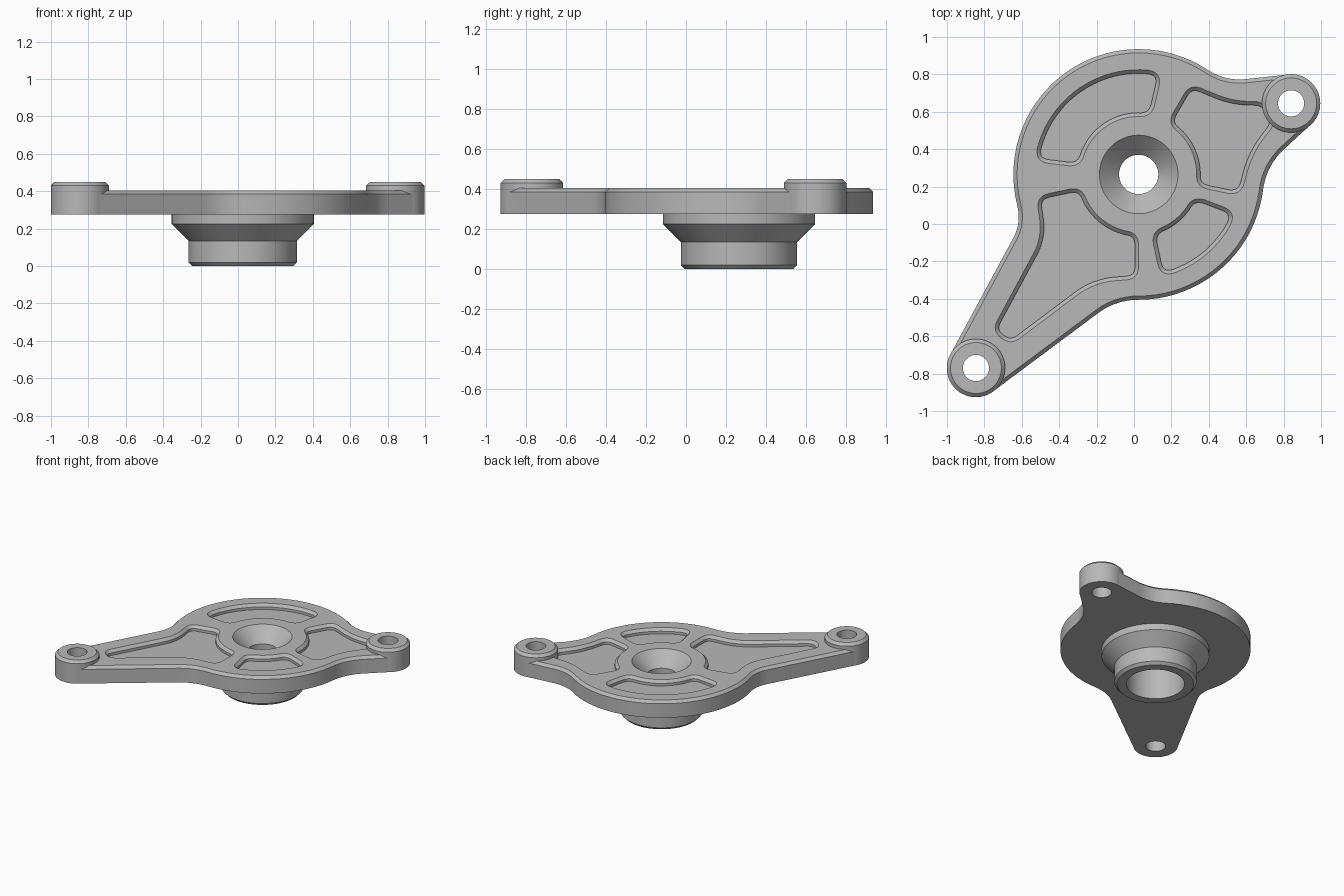
import bpy, bmesh
from math import sin, cos, radians, degrees, tau
from mathutils import Vector

if "Cube" in bpy.data.objects:
    bpy.data.objects.remove(bpy.data.objects["Cube"])

HUB = (0.025, 0.265)
EARS = {"right_rear": (0.84, 0.645), "left_front": (-0.845, -0.77)}
BOTTOM, TOP, BEVEL = 0.275, 0.405, 0.02
POCKET_FLOOR = 0.365
R_DISC, R_EAR, R_OUT, R_IN = 0.67, 0.155, 0.56, 0.31

grey = bpy.data.materials.new("metal_grey")
grey.use_nodes = True
grey.diffuse_color = (0.48, 0.48, 0.48, 1)
grey.node_tree.nodes["Principled BSDF"].inputs["Base Color"].default_value = grey.diffuse_color


# 2D helpers
def polar(c, r, a):
    return (c[0] + r * cos(radians(a)), c[1] + r * sin(radians(a)))


def arc(c, r, a0, a1):
    n = max(4, int(abs(a1 - a0) / 4))
    return [polar(c, r, a0 + (a1 - a0) * i / n) for i in range(n + 1)]


def corner(a, r, t):
    return polar(HUB, r, a) + (t,)


def inner_arc(a0, a1, t):
    """Hub-side wall of a pocket, with a rounded corner at each end."""
    d = degrees(t / R_IN)
    return [corner(a1, R_IN, t)] + arc(HUB, R_IN, a1 - d, a0 + d) + [corner(a0, R_IN, t)]


def fillet(pts, steps=8):
    """Round every point that carries a third value, its tangent length."""
    out = []
    for i, p in enumerate(pts):
        v = Vector(p[:2])
        if len(p) == 2:
            out.append(v)
            continue
        ends = []
        for q in (pts[i - 1], pts[(i + 1) % len(pts)]):
            d = Vector(q[:2]) - v
            ends.append(v + d.normalized() * min(p[2], d.length))
        for k in range(steps + 1):
            s = k / steps
            out.append(ends[0] * (1 - s) ** 2 + v * 2 * s * (1 - s) + ends[1] * s * s)
    clean = []
    for v in out:
        if not clean or (v - clean[-1]).length > 0.004:
            clean.append(v)
    if (clean[0] - clean[-1]).length < 0.004:
        clean.pop()
    return clean


def offset(pts, dist):
    """Move a counter-clockwise outline inward."""
    res = []
    for i, p in enumerate(pts):
        a = (p - pts[i - 1]).normalized()
        b = (pts[(i + 1) % len(pts)] - p).normalized()
        t = (a + b).normalized()
        res.append(p + Vector((-t.y, t.x)) * dist)
    return res


# Mesh helpers
def finish(bm, name):
    bmesh.ops.recalc_face_normals(bm, faces=bm.faces)
    me = bpy.data.meshes.new(name)
    bm.to_mesh(me)
    bm.free()
    me.materials.append(grey)
    ob = bpy.data.objects.new(name, me)
    bpy.context.collection.objects.link(ob)
    return ob


def bridge(bm, a, b):
    for i in range(len(a)):
        j = (i + 1) % len(a)
        bm.faces.new((a[i], a[j], b[j], b[i]))


def loft(name, layers):
    bm = bmesh.new()
    rings = [[bm.verts.new((p.x, p.y, z)) for p in pts] for pts, z in layers]
    for a, b in zip(rings, rings[1:]):
        bridge(bm, a, b)
    bm.faces.new(rings[0])
    bm.faces.new(rings[-1])
    return finish(bm, name)


def turned_ring(name, c, profile, n=64):
    """Revolve a closed profile of (radius, z) about a vertical axis."""
    bm = bmesh.new()
    rings = [[bm.verts.new((c[0] + r * cos(tau * i / n), c[1] + r * sin(tau * i / n), z))
              for i in range(n)] for r, z in profile]
    for k, ring in enumerate(rings):
        bridge(bm, ring, rings[(k + 1) % len(rings)])
    return finish(bm, name)


def circle(c, r, n=64):
    return [Vector(polar(c, r, 360 * i / n)) for i in range(n)]


def smooth(ob):
    bpy.ops.object.select_all(action='DESELECT')
    ob.select_set(True)
    bpy.context.view_layer.objects.active = ob
    bpy.ops.object.shade_smooth_by_angle(angle=radians(30))


# Plate: round body flowing into two ears
outline = fillet(
    arc(HUB, R_DISC, -90, -7.4) + [(0.706, 0.312, 0.134)]
    + arc(EARS["right_rear"], R_EAR, -47.6, 96.3) + [(0.49, 0.763, 0.11)]
    + arc(HUB, R_DISC, 57.8, 194.3) + [(-0.601, 0.007, 0.096)]
    + arc(EARS["left_front"], R_EAR, 151.6, 306.9) + [(-0.096, -0.405, 0.121)])
plate = loft("plate", [(outline, BOTTOM), (outline, TOP - BEVEL),
                       (offset(outline, BEVEL), TOP)])


# Pockets: two plain sectors and two that reach into the ears
def sector(a0, a1, t=0.075):
    d = degrees(t / R_OUT)
    return ([corner(a0, R_OUT, t)] + arc(HUB, R_OUT, a0 + d, a1 - d)
            + [corner(a1, R_OUT, t)] + inner_arc(a0, a1, t))


pockets = [
    sector(77, 173),
    sector(-78, -21),
    [corner(-12, R_OUT, 0.08), (0.63, 0.38, 0.12), (0.755, 0.535, 0.05),
     (0.70, 0.655, 0.06), (0.53, 0.655, 0.1), (0.3, 0.75, 0.065)] + inner_arc(-12, 61, 0.07),
    [corner(192, R_OUT, 0.07), (-0.49, -0.07, 0.1), (-0.76, -0.57, 0.06),
     (-0.66, -0.648, 0.06), (-0.21, -0.31, 0.12), corner(270, R_OUT, 0.07)]
    + inner_arc(192, 270, 0.07),
]
cutters = []
for i, pts in enumerate(pockets):
    rim = fillet(pts)
    low = offset(rim, BEVEL)
    cutters.append(loft(f"pocket_cutter_{i + 1}", [
        (low, POCKET_FLOOR), (low, TOP - BEVEL), (rim, TOP), (rim, TOP + 0.05)]))

# Countersunk centre bore and ear holes
cutters.append(loft("bore_cutter", [
    (circle(HUB, 0.105), 0.2), (circle(HUB, 0.105), 0.3), (circle(HUB, 0.235), 0.43)]))
for side, c in EARS.items():
    cutters.append(loft(f"{side}_hole_cutter", [(circle(c, 0.085), 0.2), (circle(c, 0.085), 0.5)]))

for cutter in cutters:
    cutter.hide_render = True
    mod = plate.modifiers.new("cut", 'BOOLEAN')
    mod.operation, mod.solver, mod.object = 'DIFFERENCE', 'EXACT', cutter
    bpy.context.view_layer.objects.active = plate
    bpy.ops.object.modifier_apply(modifier=mod.name)
    bpy.data.objects.remove(cutter)
smooth(plate)

# Raised ear bosses
for side, c in EARS.items():
    smooth(turned_ring(f"{side}_boss", c, [
        (0.07, BOTTOM), (0.156, BOTTOM), (0.156, 0.43), (0.136, 0.45), (0.07, 0.45)]))

# Stepped hub with a wide bore from below
smooth(turned_ring("hub", HUB, [
    (0.105, 0.277), (0.105, 0.25), (0.205, 0.25), (0.205, 0), (0.27, 0), (0.29, 0.02),
    (0.29, 0.135), (0.38, 0.225), (0.38, 0.277)]))
